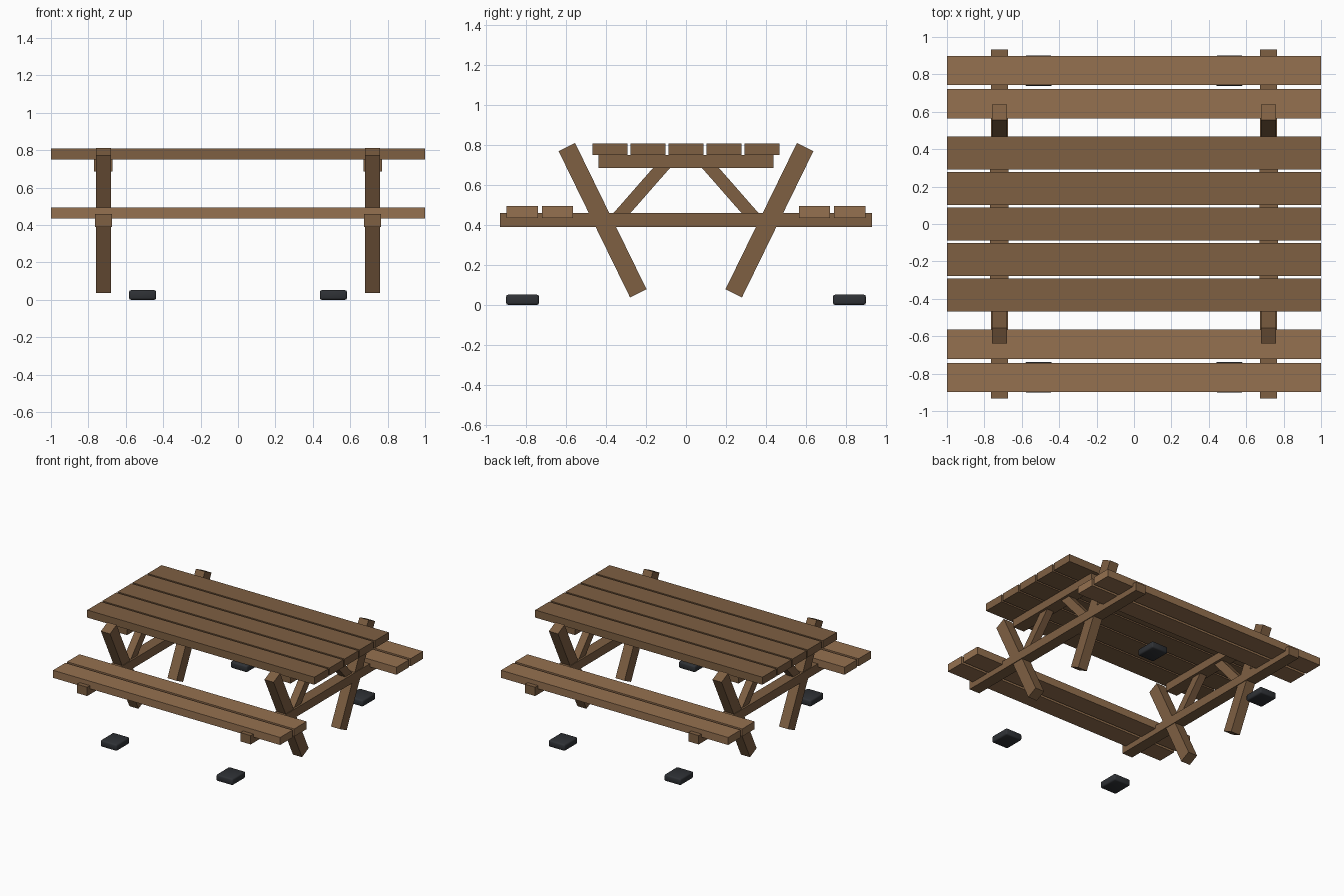
import bpy, math

if "Cube" in bpy.data.objects:
    bpy.data.objects.remove(bpy.data.objects["Cube"])


def material(name, rgb):
    m = bpy.data.materials.new(name)
    m.diffuse_color = (*rgb, 1)
    m.use_nodes = True
    m.node_tree.nodes["Principled BSDF"].inputs["Base Color"].default_value = m.diffuse_color
    return m


DARK_WOOD = material("dark_wood", (0.21, 0.115, 0.055))
LIGHT_WOOD = material("light_wood", (0.30, 0.165, 0.08))
RUBBER = material("rubber", (0.028, 0.031, 0.036))


def box(name, centre, size, mat, tilt=0.0):
    bpy.ops.mesh.primitive_cube_add(size=1, location=centre)
    ob = bpy.context.object
    ob.name = name
    ob.scale = size
    bpy.ops.object.transform_apply(location=False, rotation=False, scale=True)
    ob.rotation_euler.x = tilt
    ob.data.materials.append(mat)
    return ob


def strut(name, x, low, high, width, thick):
    # slanted timber between two (y, z) end centres
    dy, dz = high[0] - low[0], high[1] - low[1]
    centre = (x, (low[0] + high[0]) / 2, (low[1] + high[1]) / 2)
    return box(name, centre, (width, thick, math.hypot(dy, dz)),
               DARK_WOOD, -math.atan2(dy, dz))


# table top planks
for i in range(5):
    box("table_plank", (0, (i - 2) * 0.19, 0.78), (2, 0.175, 0.06), DARK_WOOD)

# bench planks
for s in (-1, 1):
    for y in (0.643, 0.82):
        box("bench_plank", (0, s * y, 0.465), (2, 0.156, 0.06), LIGHT_WOOD)

# end frames: beams, legs and braces
for x in (-0.72, 0.72):
    box("bench_beam", (x, 0, 0.425), (0.09, 1.866, 0.07), DARK_WOOD)
    box("top_beam", (x, 0, 0.719), (0.10, 0.876, 0.064), DARK_WOOD)
    for s in (-1, 1):
        strut("leg", x, (s * 0.239, 0.058), (s * 0.597, 0.791), 0.08, 0.092)
        strut("brace", x, (s * 0.343, 0.435), (s * 0.10, 0.712), 0.06, 0.064)

# rounded ground pads
for sx in (-1, 1):
    for sy in (-1, 1):
        pad = box("ground_pad", (sx * 0.51, sy * 0.819, 0.026),
                  (0.145, 0.165, 0.052), RUBBER)
        bevel = pad.modifiers.new("rounding", "BEVEL")
        bevel.width = 0.011
        bevel.segments = 2
        pad.data.shade_smooth()
